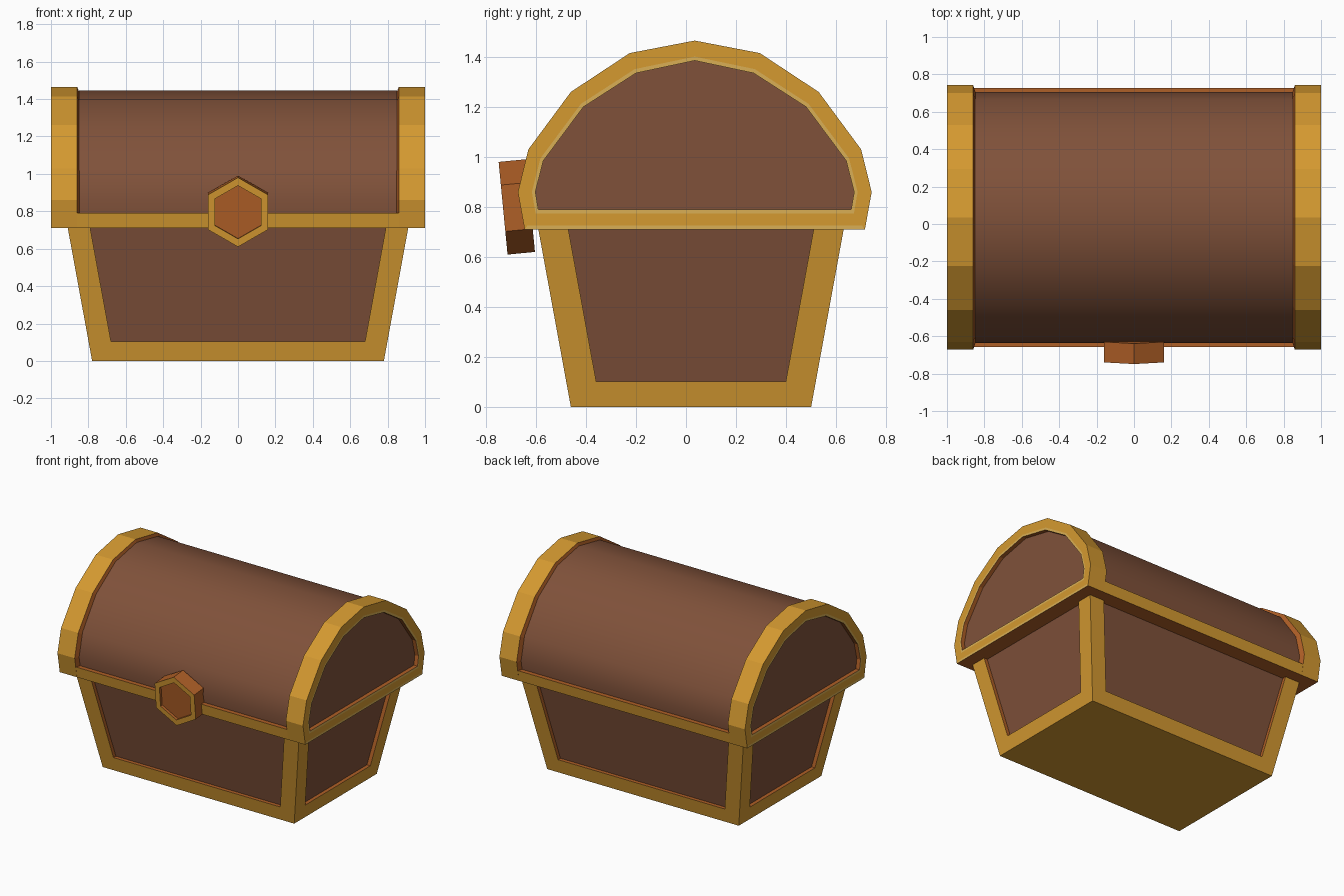
import bpy, bmesh, math
from mathutils import Vector

if "Cube" in bpy.data.objects:
    bpy.data.objects.remove(bpy.data.objects["Cube"])


def mat(name, rgb):
    m = bpy.data.materials.new(name)
    m.diffuse_color = (*rgb, 1)
    m.use_nodes = True
    m.node_tree.nodes["Principled BSDF"].inputs["Base Color"].default_value = m.diffuse_color
    return m


MATS = [mat("gold", (0.66, 0.32, 0.03)), mat("brown_wood", (0.215, 0.083, 0.042)),
        mat("dark_orange", (0.43, 0.115, 0.02)), mat("pale_gold", (0.70, 0.43, 0.09))]
GOLD, WOOD, ORANGE, PALE = range(4)


def finish(name, bm):
    bmesh.ops.remove_doubles(bm, verts=bm.verts, dist=1e-5)
    bmesh.ops.recalc_face_normals(bm, faces=bm.faces)
    me = bpy.data.meshes.new(name)
    bm.to_mesh(me)
    bm.free()
    for m in MATS:
        me.materials.append(m)
    ob = bpy.data.objects.new(name, me)
    bpy.context.collection.objects.link(ob)
    return ob


def loft(name, loops, strip_mat, caps):
    """Join closed loops; strip_mat(strip, segment) gives the colour."""
    bm = bmesh.new()
    rings = [[bm.verts.new(p) for p in lp] for lp in loops]
    n = len(rings[0])
    for s in range(len(rings) - 1):
        for i in range(n):
            j = (i + 1) % n
            f = bm.faces.new((rings[s][i], rings[s][j], rings[s + 1][j], rings[s + 1][i]))
            f.material_index = strip_mat(s, i)
    for ring, c in zip((rings[0], rings[-1]), caps):
        bm.faces.new(ring).material_index = c
    return finish(name, bm)


# Arched lid profiles (half widths and heights), mirrored about the lid centre
CY = 0.035


def arch(half, apex):
    left = [(CY - w, z) for w, z in half]
    right = [(CY + w, z) for w, z in reversed(half)]
    return left + [(CY, apex)] + right


OUT = arch([(0.68, 0.71), (0.707, 0.86), (0.665, 1.03), (0.495, 1.26), (0.26, 1.415)], 1.465)
INN = arch([(0.625, 0.79), (0.637, 0.86), (0.605, 0.985), (0.445, 1.20), (0.235, 1.335)], 1.385)
BAR = [(CY + (y - CY) * 0.95, 0.8 + (z - 0.8) * 0.97) for y, z in OUT]
LAST = len(OUT) - 1  # the bottom segment


def mix(a, b, t):
    return [(p[0] + (q[0] - p[0]) * t, p[1] + (q[1] - p[1]) * t) for p, q in zip(a, b)]


def at_x(x, prof):
    return [(x, y, z) for y, z in prof]


# Lid end bands with recessed end panels
def band_mat(s, i):
    if s == 0:
        return ORANGE
    if s == 1:
        return ORANGE if i == LAST else GOLD
    if s == 2:
        return PALE if i == LAST else GOLD
    return (GOLD, PALE, ORANGE)[s - 3]


for side, sx in (("left", -1), ("right", 1)):
    loft("lid_band_" + side,
         [at_x(sx * 0.845, mix(BAR, INN, 0.3)), at_x(sx * 0.86, OUT), at_x(sx * 1.0, OUT),
          at_x(sx * 1.0, mix(OUT, INN, 0.2)), at_x(sx * 1.0, mix(OUT, INN, 0.8)),
          at_x(sx * 1.0, INN), at_x(sx * 0.97, INN)],
         band_mat, (ORANGE, WOOD))

# Smooth wooden barrel of the lid
barrel = loft("lid_barrel", [at_x(-0.85, BAR), at_x(0.85, BAR)], lambda s, i: WOOD, (WOOD, WOOD))
for p in barrel.data.polygons:
    p.use_smooth = len(p.vertices) == 4 and p.normal.z > -0.5
for e in barrel.data.edges:
    a, b = (barrel.data.vertices[k].co for k in e.vertices)
    e.use_edge_sharp = abs(a.x - b.x) < 0.01 or a.z < 0.73

# Front and back rails of the lid with its underside
rail = [(-0.645, 0.71), (-0.658, 0.79), (0.728, 0.79), (0.715, 0.71)]
loft("lid_rail", [at_x(-0.86, rail), at_x(0.86, rail)],
     lambda s, i: GOLD if i in (0, 2) else ORANGE, (ORANGE, ORANGE))

# Tapered body: four framed sides with recessed panels
bm = bmesh.new()
H, BY, FRAME, SILL, DEEP = 0.74, 0.02, 0.12, 0.103, 0.028


def corner(i, z):
    sx, sy = ((-1, -1), (1, -1), (1, 1), (-1, 1))[i % 4]
    t = z / 0.71
    return Vector((sx * (0.78 + 0.13 * t), BY + sy * (0.48 + 0.13 * t), z))


def quad(pts, m):
    bm.faces.new([bm.verts.new(p) for p in pts]).material_index = m


top = []
for i in range(4):
    a, b, c, d = corner(i, 0), corner(i + 1, 0), corner(i + 1, H), corner(i, H)
    along = (b - a).normalized() * FRAME
    inward = -(b - a).cross(d - a).normalized()
    inward.z = 0
    inward = inward.normalized() * DEEP
    ia, ib = corner(i, SILL) + along, corner(i + 1, SILL) - along
    ic, idd = c - along, d + along
    ra, rb, rc, rd = (p + inward for p in (ia, ib, ic, idd))
    quad((a, b, ib, ia), GOLD)
    quad((a, ia, idd, d), GOLD)
    quad((b, c, ic, ib), GOLD)
    quad((ia, ib, rb, ra), ORANGE)
    quad((ia, ra, rd, idd), ORANGE)
    quad((ib, ic, rc, rb), ORANGE)
    quad((ra, rb, rc, rd), WOOD)
    top += [d, idd, rd, rc, ic]
quad([corner(i, 0) for i in range(4)], GOLD)
quad(top, GOLD)
finish("chest_body", bm)

# Hexagonal latch, leaning slightly forward
tilt = math.radians(5.5)
n = Vector((0, -math.cos(tilt), -math.sin(tilt)))
up = Vector((0, -math.sin(tilt), math.cos(tilt)))
front = Vector((0, -0.731, 0.795))


def hexagon(r, back):
    return [front - n * back + up * (r * math.cos(k * math.pi / 3))
            + Vector((r * math.sin(k * math.pi / 3), 0, 0)) for k in range(6)]


loft("latch", [hexagon(0.186, 0.11), hexagon(0.186, 0), hexagon(0.143, 0), hexagon(0.143, 0.02)],
     lambda s, i: (ORANGE, GOLD, ORANGE)[s], (ORANGE, ORANGE))
